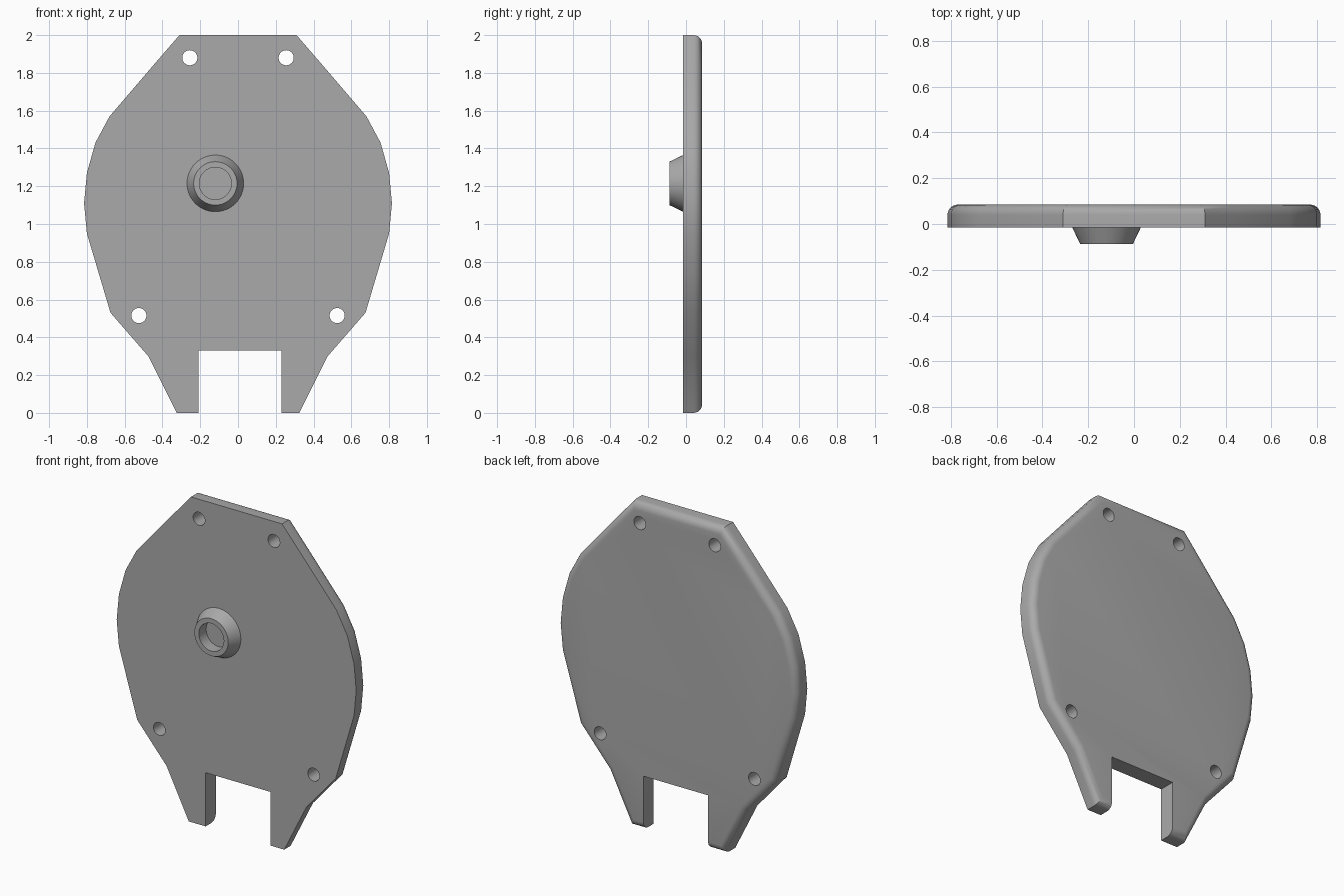
import bpy, bmesh, math
from mathutils import Matrix

if "Cube" in bpy.data.objects:
    bpy.data.objects.remove(bpy.data.objects["Cube"], do_unlink=True)

FRONT, BACK = -0.015, 0.085
ROUND = 0.045

grey = bpy.data.materials.new("plain grey")
grey.use_nodes = True
colour = (0.4, 0.4, 0.4, 1)
grey.diffuse_color = colour
grey.node_tree.nodes["Principled BSDF"].inputs["Base Color"].default_value = colour


def make_object(name, bm):
    bmesh.ops.recalc_face_normals(bm, faces=bm.faces)
    mesh = bpy.data.meshes.new(name)
    bm.to_mesh(mesh)
    bm.free()
    mesh.materials.append(grey)
    obj = bpy.data.objects.new(name, mesh)
    bpy.context.collection.objects.link(obj)
    return obj


def apply_cut(target, cutter):
    cutter.hide_render = True
    mod = target.modifiers.new("cut", 'BOOLEAN')
    mod.operation = 'DIFFERENCE'
    mod.solver = 'EXACT'
    mod.object = cutter
    bpy.context.view_layer.objects.active = target
    bpy.ops.object.modifier_apply(modifier=mod.name)
    bpy.data.objects.remove(cutter, do_unlink=True)


def smooth(obj):
    bpy.ops.object.select_all(action='DESELECT')
    obj.select_set(True)
    bpy.context.view_layer.objects.active = obj
    bpy.ops.object.shade_smooth_by_angle(angle=math.radians(30))


# Cover plate: mirrored outline, extruded, with a rounded back rim
half = [(0.31, 2), (0.44, 1.85), (0.68, 1.57), (0.755, 1.43), (0.8, 1.27),
        (0.815, 1.11), (0.8, 0.95), (0.675, 0.53), (0.475, 0.3), (0.325, 0)]
outline = half + [(-x, z) for x, z in reversed(half)]
bm = bmesh.new()
face = bm.faces.new([bm.verts.new((x, FRONT, z)) for x, z in outline])
made = bmesh.ops.extrude_face_region(bm, geom=[face], use_keep_orig=True)["geom"]
back_verts = [v for v in made if isinstance(v, bmesh.types.BMVert)]
bmesh.ops.translate(bm, verts=back_verts, vec=(0, BACK - FRONT, 0))
bmesh.ops.recalc_face_normals(bm, faces=bm.faces)
rim = [e for e in bm.edges if all(v.co.y > 0 for v in e.verts)]
bmesh.ops.bevel(bm, geom=rim, offset=ROUND, segments=6, profile=0.5, affect='EDGES')
plate = make_object("cover_plate", bm)

# Square notch between the two feet
bm = bmesh.new()
bmesh.ops.create_cube(bm, size=1, matrix=Matrix.Translation((0.01, 0, 0.115))
                      @ Matrix.Diagonal((0.44, 1, 0.43, 1)))
apply_cut(plate, make_object("notch_cutter", bm))

# Four screw holes
for side in (-1, 1):
    for x, z in ((0.255, 1.88), (0.525, 0.515)):
        bm = bmesh.new()
        bmesh.ops.create_cone(bm, cap_ends=True, segments=32, radius1=0.04, radius2=0.04,
                              depth=1, matrix=Matrix.Translation((side * x, 0, z))
                              @ Matrix.Rotation(math.pi / 2, 4, 'X'))
        apply_cut(plate, make_object("hole_cutter", bm))
smooth(plate)

# Tapered boss with a blind bore, lathed around the y axis
profile = [(0.15, FRONT), (0.115, -0.088), (0.085, -0.088), (0.085, FRONT - 0.002)]
bm = bmesh.new()
steps = 48
rings = []
for radius, y in profile:
    rings.append([bm.verts.new((-0.12 + radius * math.cos(a), y, 1.215 + radius * math.sin(a)))
                  for a in (2 * math.pi * i / steps for i in range(steps))])
for low, high in zip(rings, rings[1:]):
    for i in range(steps):
        j = (i + 1) % steps
        bm.faces.new((low[i], low[j], high[j], high[i]))
bm.faces.new(rings[-1])
bm.faces.new(rings[0])
smooth(make_object("shaft_boss", bm))
